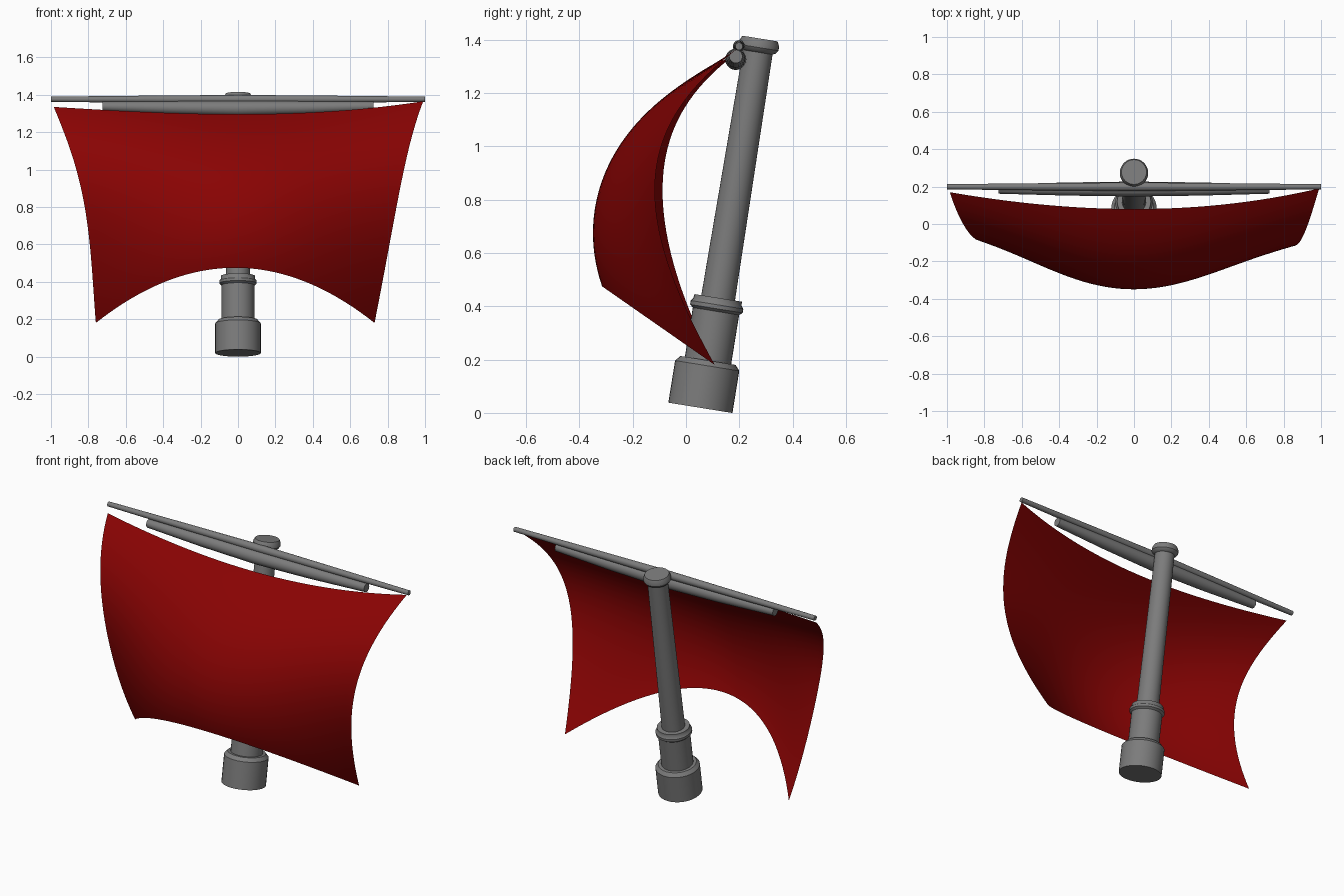
import bpy, bmesh, math
from mathutils import Vector

if "Cube" in bpy.data.objects:
    bpy.data.objects.remove(bpy.data.objects["Cube"])


def material(name, colour):
    mat = bpy.data.materials.new(name)
    mat.diffuse_color = colour
    mat.use_nodes = True
    mat.node_tree.nodes["Principled BSDF"].inputs["Base Color"].default_value = mat.diffuse_color
    return mat


grey = material("dark_grey", (0.2, 0.2, 0.2, 1))
red = material("red_cloth", (0.25, 0.001, 0.001, 1))


def make_object(name, bm, mat, angle=35):
    mesh = bpy.data.meshes.new(name)
    bmesh.ops.recalc_face_normals(bm, faces=bm.faces)
    bm.to_mesh(mesh)
    bm.free()
    mesh.materials.append(mat)
    ob = bpy.data.objects.new(name, mesh)
    bpy.context.collection.objects.link(ob)
    bpy.ops.object.select_all(action='DESELECT')
    ob.select_set(True)
    bpy.context.view_layer.objects.active = ob
    bpy.ops.object.shade_smooth_by_angle(angle=math.radians(angle))
    return ob


def lathe(name, profile, start, direction, sides=32):
    """Closed turned shape: profile is (distance along axis, radius, optional drop in z)."""
    rot = Vector(direction).to_track_quat('Z', 'Y')
    bm = bmesh.new()
    rings = []
    for t, r, *drop in profile:
        offset = Vector(start) - Vector((0, 0, drop[0] if drop else 0))
        rings.append([bm.verts.new(offset + rot @ Vector(
            (r * math.cos(2 * math.pi * i / sides), r * math.sin(2 * math.pi * i / sides), t)))
            for i in range(sides)])
    for a, b in zip(rings, rings[1:]):
        for i in range(sides):
            j = (i + 1) % sides
            bm.faces.new((a[i], a[j], b[j], b[i]))
    bm.faces.new(rings[0])
    bm.faces.new(rings[-1])
    return make_object(name, bm, grey)


# raked mast with stepped foot, collar and cap
base, top = Vector((0, 0.054, 0.019)), Vector((0, 0.278, 1.406))
lathe("mast", [(0, 0.122), (0.16, 0.122), (0.18, 0.105), (0.18, 0.088),
               (0.367, 0.088), (0.377, 0.1), (0.392, 0.1), (0.402, 0.092), (0.418, 0.09),
               (0.418, 0.064), (1.352, 0.056), (1.358, 0.068), (1.37, 0.076),
               (1.387, 0.075), (1.404, 0.067)], base, top - base)

# upper and lower yards, tapering to both ends; the lower one sags a little
lathe("upper_yard", [(-1, 0.014), (-0.5, 0.019), (0, 0.023), (0.5, 0.019), (1, 0.014)],
      (0, 0.199, 1.376), (1, 0, 0), 20)
lathe("lower_yard", [(-0.725, 0.025, 0), (-0.36, 0.035, 0.007), (0, 0.04, 0.011),
                     (0.36, 0.035, 0.007), (0.725, 0.025, 0)],
      (0, 0.187, 1.338), (1, 0, 0), 20)

# billowing sail: three vertical profiles joined by parabolas across the width
left = [(-0.985, 0.17, 1.335), (-0.895, -0.03, 1.10), (-0.825, -0.088, 0.83),
        (-0.785, -0.035, 0.52), (-0.76, 0.108, 0.18)]
mid = [(0, 0.08, 1.296), (0, -0.10, 1.17), (0, -0.255, 0.995), (0, -0.343, 0.76), (0, -0.315, 0.475)]
right = [(0.99, 0.19, 1.365), (0.915, -0.04, 1.12), (0.855, -0.117, 0.84),
         (0.795, -0.053, 0.52), (0.73, 0.108, 0.18)]


def through(points, v):
    """Smooth curve through evenly spaced points."""
    n = len(points) - 1
    out = Vector((0, 0, 0))
    for i, p in enumerate(points):
        w = 1.0
        for j in range(n + 1):
            if j != i:
                w *= (v * n - j) / (i - j)
        out += w * Vector(p)
    return out


N = 40
bm = bmesh.new()
grid = []
for row in range(N + 1):
    v = row / N
    a, m, b = through(left, v), through(mid, v), through(right, v)
    line = []
    for col in range(N + 1):
        u = 2 * col / N - 1
        edge = a.lerp(b, (u + 1) / 2)
        p = m.lerp(edge, u * u)
        p.x = edge.x
        line.append(bm.verts.new(p))
    grid.append(line)
for r in range(N):
    for c in range(N):
        bm.faces.new((grid[r][c], grid[r + 1][c], grid[r + 1][c + 1], grid[r][c + 1]))
make_object("sail", bm, red, 60)
